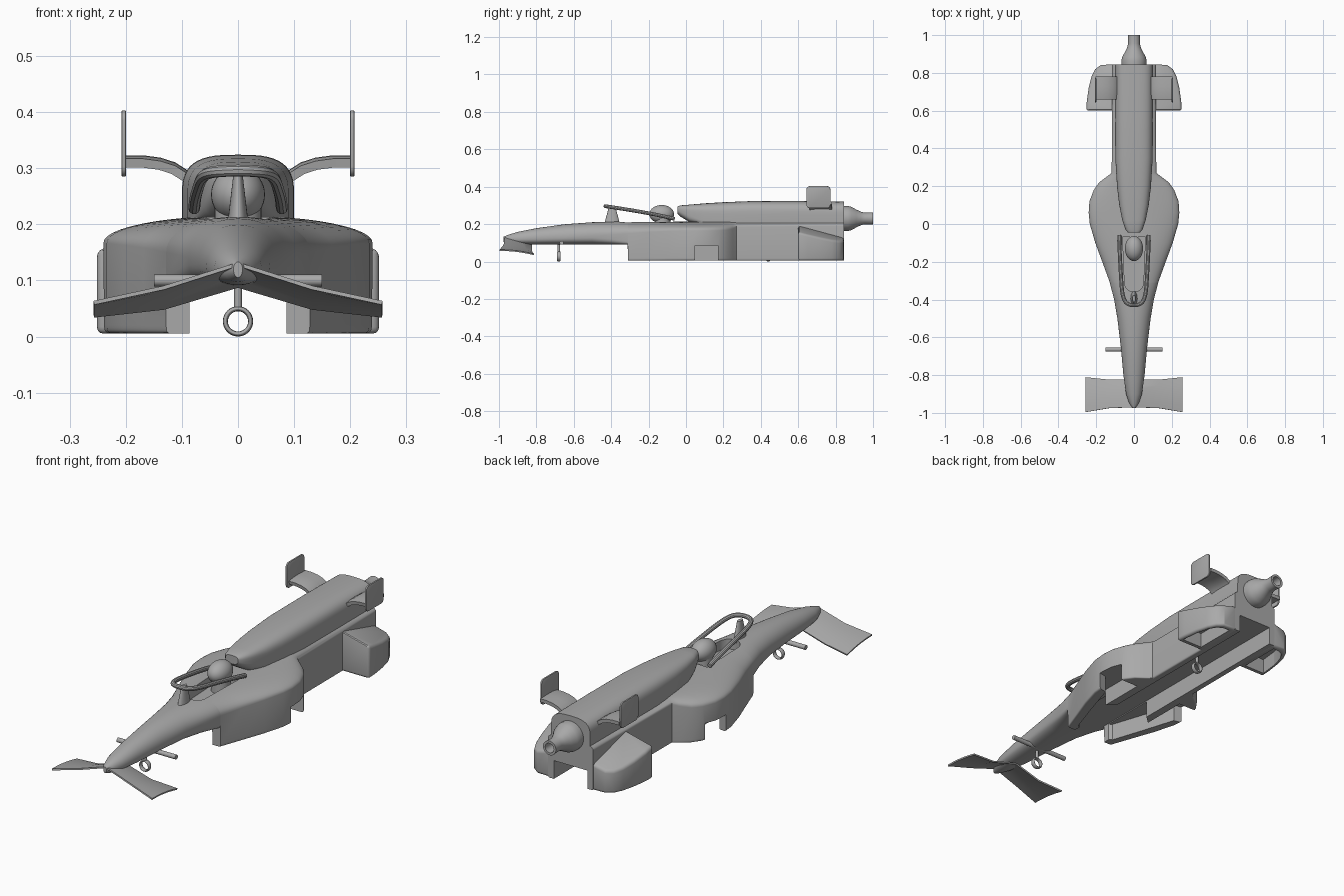
import bpy, bmesh, math
from mathutils import Vector

if "Cube" in bpy.data.objects:
    bpy.data.objects.remove(bpy.data.objects["Cube"], do_unlink=True)

GREY = bpy.data.materials.new("plain_grey")
GREY.use_nodes = True
GREY.diffuse_color = (0.4, 0.4, 0.4, 1)
GREY.node_tree.nodes["Principled BSDF"].inputs["Base Color"].default_value = (0.4, 0.4, 0.4, 1)


def activate(ob):
    bpy.ops.object.select_all(action='DESELECT')
    ob.select_set(True)
    bpy.context.view_layer.objects.active = ob


def finish(ob, angle=32):
    """Apply modifiers, colour and shade a part."""
    activate(ob)
    for m in list(ob.modifiers):
        bpy.ops.object.modifier_apply(modifier=m.name)
    ob.data.materials.clear()
    ob.data.materials.append(GREY)
    bpy.ops.object.shade_smooth_by_angle(angle=math.radians(angle))
    return ob


def to_object(name, bm):
    bmesh.ops.recalc_face_normals(bm, faces=bm.faces)
    me = bpy.data.meshes.new(name)
    bm.to_mesh(me)
    bm.free()
    ob = bpy.data.objects.new(name, me)
    bpy.context.collection.objects.link(ob)
    return ob


def loft(name, stations, top_power=2.1, n=48):
    """Stations: y, half width, shoulder z, top z, bottom z, bottom squareness."""
    bm = bmesh.new()
    rings = []
    for y, w, zs, zt, zb, p in stations:
        ring = []
        for i in range(n):
            a = 2 * math.pi * i / n
            c, s = math.cos(a), math.sin(a)
            e = 2 / (top_power if s >= 0 else p)
            h = zt - zs if s >= 0 else zs - zb
            x = math.copysign(w * abs(c) ** e, c) if abs(c) > 1e-6 else 0
            z = zs + (math.copysign(h * abs(s) ** e, s) if abs(s) > 1e-6 else 0)
            ring.append(bm.verts.new((x, y, z)))
        rings.append(ring)
    for r0, r1 in zip(rings, rings[1:]):
        for i in range(n):
            j = (i + 1) % n
            bm.faces.new((r0[i], r0[j], r1[j], r1[i]))
    bm.faces.new(rings[0])
    bm.faces.new(rings[-1])
    return to_object(name, bm)


def prism(name, plan, z0, top):
    """Upright prism over a plan outline; top gives the upper height at x, y."""
    bm = bmesh.new()
    low = [bm.verts.new((x, y, z0)) for x, y in plan]
    high = [bm.verts.new((x, y, top(abs(x), y))) for x, y in plan]
    bm.faces.new(low)
    bm.faces.new(high)
    for i in range(len(plan)):
        j = (i + 1) % len(plan)
        bm.faces.new((low[i], low[j], high[j], high[i]))
    return to_object(name, bm)


def cut(ob, cutter):
    m = ob.modifiers.new("cut", 'BOOLEAN')
    m.operation, m.solver, m.object = 'DIFFERENCE', 'EXACT', cutter
    activate(ob)
    bpy.ops.object.modifier_apply(modifier=m.name)
    bpy.data.objects.remove(cutter, do_unlink=True)


def bevel(ob, width, segments=3, angle=40):
    m = ob.modifiers.new("bevel", 'BEVEL')
    m.width, m.segments, m.angle_limit = width, segments, math.radians(angle)


def sheet(name, rows, thickness):
    """Thin panel through rows of points, mirrored across the centre."""
    bm = bmesh.new()
    grid = [[bm.verts.new(p) for p in row] for row in rows]
    for a, b in zip(grid, grid[1:]):
        for i in range(len(a) - 1):
            bm.faces.new((a[i], a[i + 1], b[i + 1], b[i]))
    ob = to_object(name, bm)
    m = ob.modifiers.new("mirror", 'MIRROR')
    m.use_clip = True
    m = ob.modifiers.new("thick", 'SOLIDIFY')
    m.thickness, m.offset = thickness, 0
    return finish(ob)


# Main body: needle nose, side pods and rear spine
LOW = 0.005
body = loft("main_body", [
    (-.975, .008, .12, .133, .105, 2), (-.95, .025, .118, .143, .097, 2),
    (-.9, .042, .12, .158, .092, 2.2), (-.8, .056, .125, .178, .09, 2.5),
    (-.65, .07, .13, .199, .09, 2.5), (-.5, .088, .14, .21, .09, 3),
    (-.4, .105, .145, .213, .09, 5), (-.312, .128, .15, .214, .09, 12),
    (-.31, .128, .15, .214, LOW, 40), (-.2, .168, .158, .214, LOW, 40),
    (-.1, .205, .163, .214, LOW, 40), (0, .234, .166, .214, LOW, 40),
    (.06, .24, .166, .214, LOW, 40), (.12, .236, .166, .215, LOW, 40),
    (.18, .213, .166, .215, LOW, 40), (.22, .185, .168, .216, LOW, 40),
    (.25, .145, .175, .218, LOW, 40), (.27, .118, .185, .22, LOW, 40),
    (.845, .116, .19, .22, LOW, 40)])

# Long tunnel under the car and the curved air channels inside the pods
cut(body, prism("tunnel_cutter", [(-.086, -.5), (.086, -.5), (.086, .9), (-.086, .9)],
                -.1, lambda x, y: .0895))
CHANNEL = [(.07, -.29), (.10, -.27), (.15, -.12), (.2, .04), (.3, .06),
           (.3, .17), (.124, .17), (.124, -.05), (.07, 0)]
for s in (1, -1):
    cut(body, prism("channel_cutter", [(s * x, y) for x, y in CHANNEL],
                    -.1, lambda x, y: .085))

# Cockpit opening with a rounded front
opening = [(.06, -.07), (-.06, -.07)]
opening += [(.05 * math.cos(a), -.31 + .05 * math.sin(a))
            for a in (math.pi * (1 + i / 12) for i in range(13))]
cut(body, prism("cockpit_cutter", opening, .165, lambda x, y: .4))
finish(body)

# Engine cover
finish(loft("engine_cover", [
    (-.045, .032, .275, .295, .256, 2.5), (-.03, .045, .272, .3, .24, 2.5),
    (.02, .062, .265, .304, .21, 4), (.1, .078, .255, .311, .2, 12),
    (.2, .09, .25, .317, .2, 30), (.35, .099, .25, .323, .2, 40),
    (.6, .1, .25, .324, .2, 40), (.845, .1, .25, .32, .2, 40)], top_power=3))

# Rear nozzle, hollow at its end
NOZZLE = [(.84, .066), (.865, .067), (.885, .062), (.91, .048), (.935, .036),
          (.955, .031), (1, .033), (1, .022), (.95, .02)]
finish(loft("rear_nozzle", [(y, r, .23, .23 + r, .23 - r, 2) for y, r in NOZZLE], 2, 32))

# Rear wheel fairings, open below
FAIRING = [(.1, .6), (.252, .6), (.25, .65), (.24, .72), (.225, .78),
           (.205, .82), (.175, .842), (.1, .845)]
HOLLOW = [(.13, .625), (.235, .625), (.226, .71), (.21, .77), (.19, .805), (.165, .82), (.13, .822)]
for s, side in ((1, "left"), (-1, "right")):
    pod = prism(side + "_rear_fairing", [(s * x, y) for x, y in FAIRING], LOW,
                lambda x, y: .195 - .25 * (x - .1) - .27 * (y - .6))
    bevel(pod, .012)
    finish(pod)
    cut(pod, prism("fairing_cutter", [(s * x, y) for x, y in HOLLOW], -.1, lambda x, y: .075))
    finish(pod)

# Rear wing arms curving out to the end plates
ARM = [(.08, .27), (.095, .288), (.115, .301), (.14, .309), (.17, .313), (.203, .313)]
sheet("rear_wing", [[(x, y, z + dz) for y, dz in ((.66, -.004), (.69, .001), (.73, .002), (.78, 0))]
                    for x, z in ARM], .016)
for s, side in ((1, "left"), (-1, "right")):
    bpy.ops.mesh.primitive_cube_add(size=1, location=(s * .2035, .708, .344))
    plate = bpy.context.object
    plate.name = side + "_end_plate"
    plate.scale = (.008, .128, .118)
    bpy.ops.object.transform_apply(location=False, rotation=False, scale=True)
    bm = bmesh.new()
    bm.from_mesh(plate.data)
    edges = [e for e in bm.edges if abs(e.verts[0].co.x - e.verts[1].co.x) > .004]
    bmesh.ops.bevel(bm, geom=edges, offset=.018, segments=5, profile=.5, affect='EDGES')
    bm.to_mesh(plate.data)
    bm.free()
    bevel(plate, .002, 2)
    finish(plate)

# Drooping front wing
SPAN = [(0, .129, .09, -.97, -.825), (.132, .087, .051, -.975, -.825),
        (.257, .06, .037, -.996, -.812)]
rows = []
for x, zf, zr, yf, yr in SPAN:
    rows.append([(x, yf + (yr - yf) * t, zf + (zr - zf) * t + .024 * t * (1 - t))
                 for t in (0, .2, .4, .6, .8, 1)])
sheet("front_wing", rows, .007)

# Front axle rod
bpy.ops.mesh.primitive_cylinder_add(vertices=24, radius=.0105, depth=.3,
                                    location=(0, -.665, .1), rotation=(0, math.pi / 2, 0))
bpy.context.object.name = "front_axle"
finish(bpy.context.object)

# Guide rings hanging below the car
for y, side in ((-.68, "front"), (.44, "rear")):
    bpy.ops.mesh.primitive_torus_add(major_radius=.0225, minor_radius=.0045, major_segments=32,
                                     minor_segments=10, location=(0, y, .027),
                                     rotation=(math.pi / 2, 0, 0))
    ring = bpy.context.object
    ring.name = side + "_guide_ring"
    ring.scale.z = 2.4
    finish(ring, 60)
    bpy.ops.mesh.primitive_cylinder_add(vertices=16, radius=.007, depth=.05, location=(0, y, .077))
    bpy.context.object.name = side + "_guide_stem"
    finish(bpy.context.object)

# Helmet
bpy.ops.mesh.primitive_uv_sphere_add(segments=32, ring_count=20, radius=1, location=(0, -.13, .253))
helmet = bpy.context.object
helmet.name = "helmet"
helmet.scale = (.048, .066, .049)
finish(helmet, 60)
bpy.ops.mesh.primitive_cylinder_add(vertices=24, radius=.042, depth=.08, location=(0, -.125, .2))
bpy.context.object.name = "driver_neck"
finish(bpy.context.object)

# Protective hoop over the cockpit with its front pillar
HOOP = [(.078, -.06, .228), (.077, -.13, .245), (.07, -.26, .269), (.064, -.36, .285),
        (.05, -.41, .293), (.025, -.428, .295)]
path = HOOP + [(0, -.431, .296)] + [(-x, y, z) for x, y, z in reversed(HOOP)]
cu = bpy.data.curves.new("cockpit_hoop", 'CURVE')
cu.dimensions, cu.bevel_depth, cu.bevel_resolution, cu.use_fill_caps = '3D', .0105, 3, True
sp = cu.splines.new('NURBS')
sp.points.add(len(path) - 1)
for pt, co in zip(sp.points, path):
    pt.co = (*co, 1)
sp.use_endpoint_u, sp.order_u, sp.resolution_u = True, 3, 5
hoop = bpy.data.objects.new("cockpit_hoop", cu)
bpy.context.collection.objects.link(hoop)
activate(hoop)
bpy.ops.object.convert(target='MESH')
finish(bpy.context.object)

bpy.ops.mesh.primitive_cone_add(vertices=24, radius1=.042, radius2=.018, depth=.09,
                                location=(0, -.395, .245))
pillar = bpy.context.object
pillar.name = "hoop_pillar"
pillar.scale.x = .45
finish(pillar)
